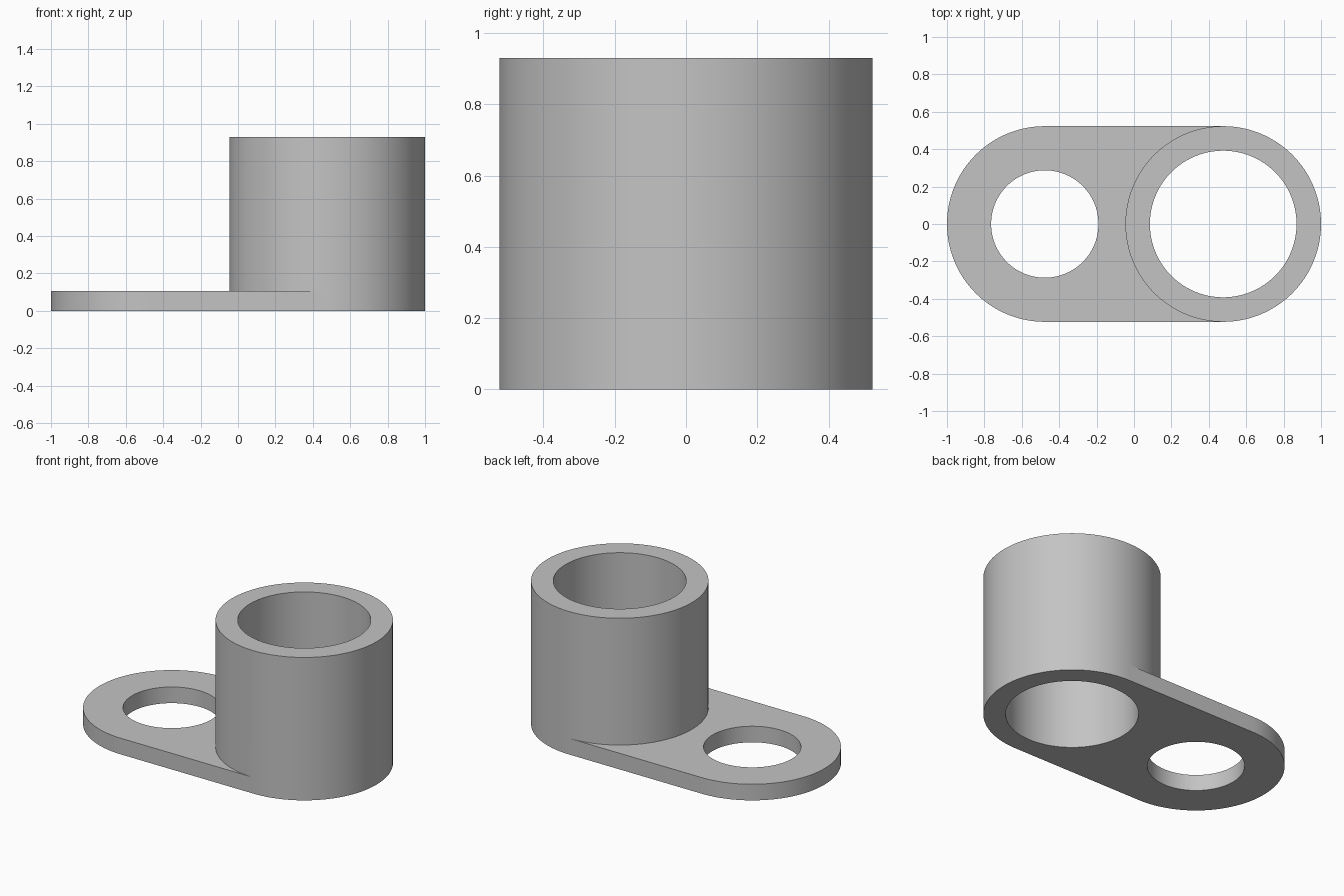
import bpy
import bmesh
from math import cos, sin, pi

cube = bpy.data.objects.get("Cube")
if cube:
    bpy.data.objects.remove(cube, do_unlink=True)

OUTER = 0.523          # radius of the tube and of the plate's rounded ends
CENTRE = 1 - OUTER     # distance of both axes from the middle
BORE, HOLE = 0.392, 0.287
PLATE_TOP, TUBE_TOP = 0.105, 0.93
HALF = 64              # segments in a half circle


def half_circle(x, radius, start):
    """Points of a counter-clockwise half circle, both ends included."""
    return [(x + radius * cos(start + pi * i / HALF),
             radius * sin(start + pi * i / HALF)) for i in range(HALF + 1)]


def circle(x, radius):
    return half_circle(x, radius, -pi / 2)[:-1] + half_circle(x, radius, pi / 2)[:-1]


def wall(bm, outline, low, high):
    """Upright band along a closed outline."""
    rows = [[bm.verts.new((x, y, z)) for x, y in outline] for z in (low, high)]
    for i in range(len(outline)):
        j = (i + 1) % len(outline)
        bm.faces.new((rows[0][i], rows[0][j], rows[1][j], rows[1][i]))


def flat(bm, z, *outlines):
    """Level surface inside the first outline, minus the others."""
    edges = []
    for outline in outlines:
        verts = [bm.verts.new((x, y, z)) for x, y in outline]
        edges += [bm.edges.new((verts[i - 1], verts[i])) for i in range(len(verts))]
    normal = (0, 0, -1) if z == 0 else (0, 0, 1)
    bmesh.ops.triangle_fill(bm, use_beauty=True, edges=edges, normal=normal)


# Outlines
right_arc = half_circle(CENTRE, OUTER, -pi / 2)
left_arc = half_circle(-CENTRE, OUTER, pi / 2)
inner_arc = half_circle(CENTRE, OUTER, pi / 2)
slot = right_arc + left_arc
ledge = left_arc + inner_arc[::-1]
tube = circle(CENTRE, OUTER)
bore = circle(CENTRE, BORE)
hole = circle(-CENTRE, HOLE)

bm = bmesh.new()
# Plate
wall(bm, slot, 0, PLATE_TOP)
wall(bm, hole, 0, PLATE_TOP)
flat(bm, 0, slot, bore, hole)
flat(bm, PLATE_TOP, ledge, hole)
# Tube
wall(bm, tube, PLATE_TOP, TUBE_TOP)
wall(bm, bore, 0, TUBE_TOP)
flat(bm, TUBE_TOP, tube, bore)
# Join the surfaces into one closed body
bmesh.ops.remove_doubles(bm, verts=bm.verts, dist=0.00001)
bmesh.ops.recalc_face_normals(bm, faces=bm.faces)

mesh = bpy.data.meshes.new("tube_bracket")
bm.to_mesh(mesh)
bm.free()
bracket = bpy.data.objects.new("tube_bracket", mesh)
bpy.context.collection.objects.link(bracket)

# Plain grey
grey = bpy.data.materials.new("plain_grey")
grey.use_nodes = True
colour = (0.55, 0.55, 0.55, 1)
grey.diffuse_color = colour
grey.node_tree.nodes["Principled BSDF"].inputs["Base Color"].default_value = colour
mesh.materials.append(grey)

bpy.ops.object.select_all(action='DESELECT')
bracket.select_set(True)
bpy.context.view_layer.objects.active = bracket
bpy.ops.object.shade_smooth_by_angle(angle=pi / 6)
